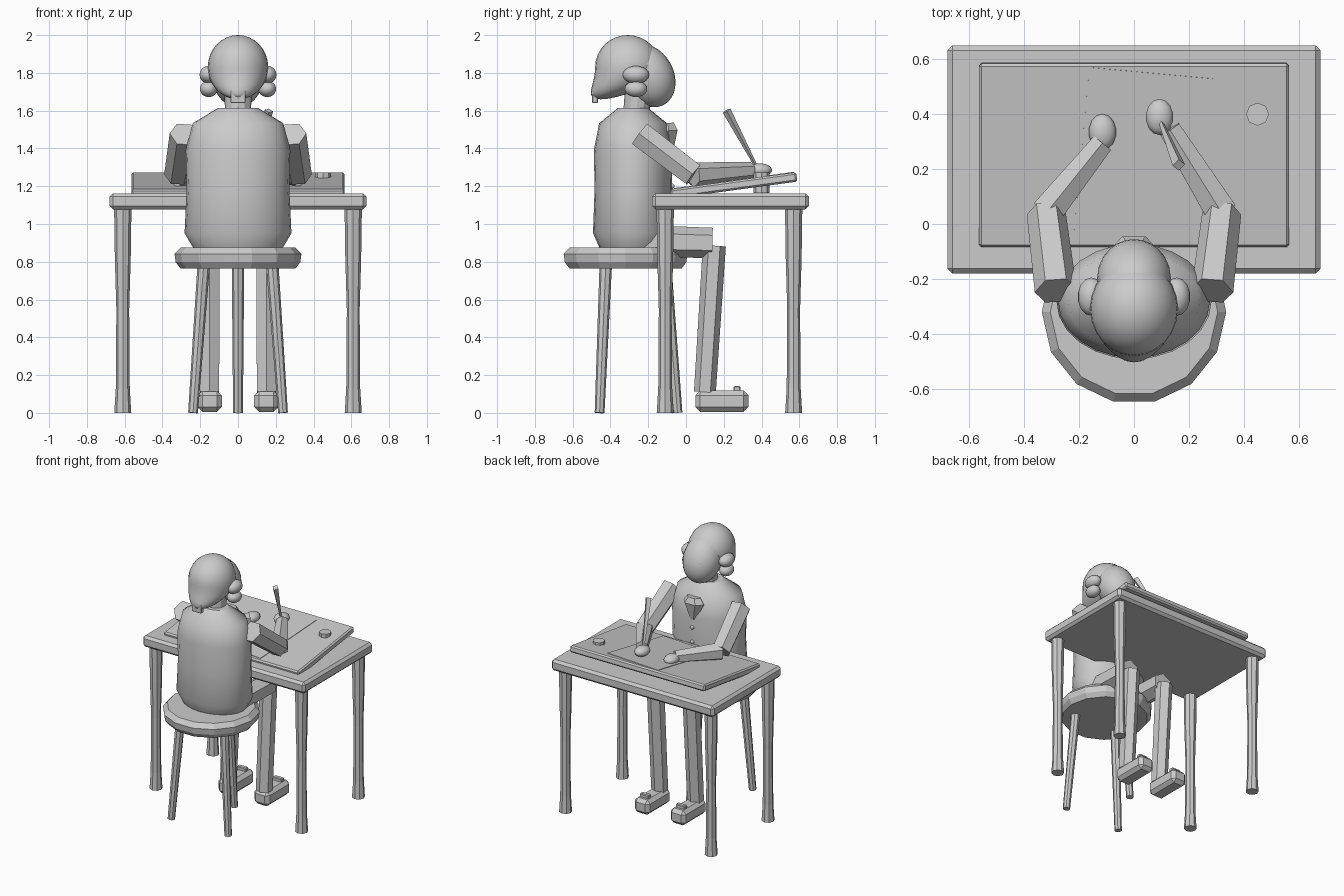
import bpy, bmesh, math
from mathutils import Vector, Matrix

if "Cube" in bpy.data.objects:
    bpy.data.objects.remove(bpy.data.objects["Cube"])


def finish(bm, name, smooth=False):
    bmesh.ops.recalc_face_normals(bm, faces=bm.faces[:])
    for f in bm.faces:
        f.smooth = smooth and len(f.verts) < 5
    me = bpy.data.meshes.new(name)
    bm.to_mesh(me)
    bm.free()
    ob = bpy.data.objects.new(name, me)
    bpy.context.collection.objects.link(ob)
    return ob


def lathe(name, a, b, profile, sides, ref=(1, 0, 0), smooth=False, squash=1.0):
    """Rings along the line a-b; profile is (fraction, radius); ref points at the first corner."""
    a, b = Vector(a), Vector(b)
    d = (b - a).normalized()
    u = Vector(ref)
    u = (u - u.dot(d) * d).normalized()
    v = d.cross(u) * squash
    bm = bmesh.new()
    rings = []
    for t, r in profile:
        c = a.lerp(b, t)
        rings.append([bm.verts.new(c + r * (math.cos(k) * u + math.sin(k) * v))
                      for k in (2 * math.pi * i / sides for i in range(sides))])
    for lo, hi in zip(rings, rings[1:]):
        for i in range(sides):
            j = (i + 1) % sides
            bm.faces.new((lo[i], lo[j], hi[j], hi[i]))
    bm.faces.new(rings[0])
    bm.faces.new(rings[-1])
    return finish(bm, name, smooth)


def tube(name, a, b, r1, r2, sides=6, ref=(1, 0, 0), squash=1.0):
    return lathe(name, a, b, [(0, r1), (1, r2)], sides, ref, squash=squash)


def box(name, centre, size, bevel=0.0, tilt=0.0, turn=0.0):
    bm = bmesh.new()
    bmesh.ops.create_cube(bm, size=1)
    bmesh.ops.scale(bm, vec=size, verts=bm.verts)
    if bevel:
        bmesh.ops.bevel(bm, geom=bm.edges[:], offset=bevel, segments=1,
                        affect='EDGES', profile=0.5)
    bm.transform(Matrix.Translation(centre) @ Matrix.Rotation(tilt, 4, 'X')
                 @ Matrix.Rotation(turn, 4, 'Z'))
    return finish(bm, name)


def ball(name, centre, radii, seg=20, rings=12, tilt=0.0, shape=None):
    bm = bmesh.new()
    bmesh.ops.create_uvsphere(bm, u_segments=seg, v_segments=rings, radius=1)
    bmesh.ops.scale(bm, vec=radii, verts=bm.verts)
    if shape:
        for v in bm.verts:
            shape(v.co)
    bm.transform(Matrix.Translation(centre) @ Matrix.Rotation(tilt, 4, 'X'))
    return finish(bm, name, True)


# Table
box("table_top", (0, 0.235, 1.12), (1.36, 0.83, 0.085), 0.018)
for x in (-0.61, 0.61):
    for y in (-0.11, 0.57):
        lathe("table_leg", (x, y, 0), (x, y, 1.09),
              [(0, 0.045), (0.12, 0.037), (0.5, 0.034), (0.75, 0.042), (1, 0.046)], 8)

# Sloping drawing board, sheet and inkwell
slope = math.atan2(0.09, 0.665)
box("drawing_board", (0, 0.252, 1.204), (1.13, 0.675, 0.05), 0.01, slope)
box("paper_sheet", (0.035, 0.254, 1.231), (0.452, 0.60, 0.004), 0, slope, math.radians(-5.3))
tube("inkwell", (0.45, 0.40, 1.165), (0.45, 0.40, 1.272), 0.042, 0.042, 8)

# Stool
seat_y = -0.32
lathe("stool_seat", (0, seat_y, 0.765), (0, seat_y, 0.875),
      [(0, 0.305), (0.3, 0.33), (0.7, 0.336), (1, 0.305)], 14)
for k in range(3):
    ang = math.radians(90 + 120 * k)
    c, s = math.cos(ang), math.sin(ang)
    tube("stool_leg", (0.275 * c, seat_y + 0.275 * s, 0),
         (0.21 * c, seat_y + 0.21 * s, 0.78), 0.026, 0.033, 8)

# Legs and shoes
for s in (-1, 1):
    x = 0.15 * s
    tube("thigh", (x, -0.25, 0.91), (x, 0.14, 0.90), 0.085, 0.08, 6, (0, 0, 1))
    tube("shin", (x, 0.10, 0.11), (x, 0.15, 0.885), 0.058, 0.061, 6, (0, 1, 0))
    box("shoe", (x, 0.19, 0.062), (0.128, 0.28, 0.112), 0.025)
    box("shoe_buckle", (x, 0.27, 0.125), (0.075, 0.035, 0.035), 0.005)

# Coat body, neck, neckcloth and buttons
lathe("coat_body", (0, -0.28, 0.87), (0, -0.28, 1.615),
      [(0, 0.235), (0.11, 0.283), (0.42, 0.272), (0.7, 0.277), (0.89, 0.24), (1, 0.105)],
      24, smooth=True, squash=0.75)
tube("neck", (0, -0.265, 1.58), (0, -0.245, 1.75), 0.068, 0.075, 12)
lathe("neckcloth", (0, -0.085, 1.37), (0, -0.095, 1.535),
      [(0, 0.025), (0.75, 0.085), (1, 0.055)], 6, squash=0.65)
for z in (1.31, 1.2, 1.09):
    ball("coat_button", (0, -0.075, z), (0.015, 0.015, 0.015), 8, 6)

# Head and eyes
ball("head", (0, -0.2, 1.785), (0.135, 0.135, 0.175), 24, 16, math.radians(28))
for s in (-1, 1):
    ball("eye", (0.055 * s, -0.095, 1.805), (0.018, 0.018, 0.018), 10, 8)


# Wig sweeping back towards the nape, side curls and hair tie
def sweep(co):
    if co.z < 0:
        co.y -= 5 * co.z ** 2


ball("wig", (0, -0.308, 1.83), (0.16, 0.173, 0.17), 24, 16, 0, sweep)
for s in (-1, 1):
    ball("upper_curl", (0.155 * s, -0.265, 1.79), (0.05, 0.07, 0.047), 14, 10)
    ball("lower_curl", (0.155 * s, -0.265, 1.715), (0.048, 0.06, 0.043), 14, 10)
box("hair_tie", (0, -0.482, 1.675), (0.08, 0.03, 0.07), 0.004)

# Arms and hands: the left rests, the right writes
for s, wrist, hand in ((-1, (-0.115, 0.295, 1.26), (-0.115, 0.335, 1.258)),
                       (1, (0.13, 0.345, 1.283), (0.093, 0.39, 1.285))):
    side = "left" if s < 0 else "right"
    elbow = (0.32 * s, 0.04, 1.26)
    tube(side + "_upper_arm", (0.285 * s, -0.243, 1.475), elbow, 0.077, 0.071, 6)
    tube(side + "_forearm", elbow, wrist, 0.066, 0.046, 6, (0, 0, 1))
    ball(side + "_hand", hand, (0.05, 0.066, 0.036), 14, 10)

# Quill pen
tube("quill_pen", (0.09, 0.39, 1.27), (0.163, 0.215, 1.6), 0.007, 0.023, 4)
